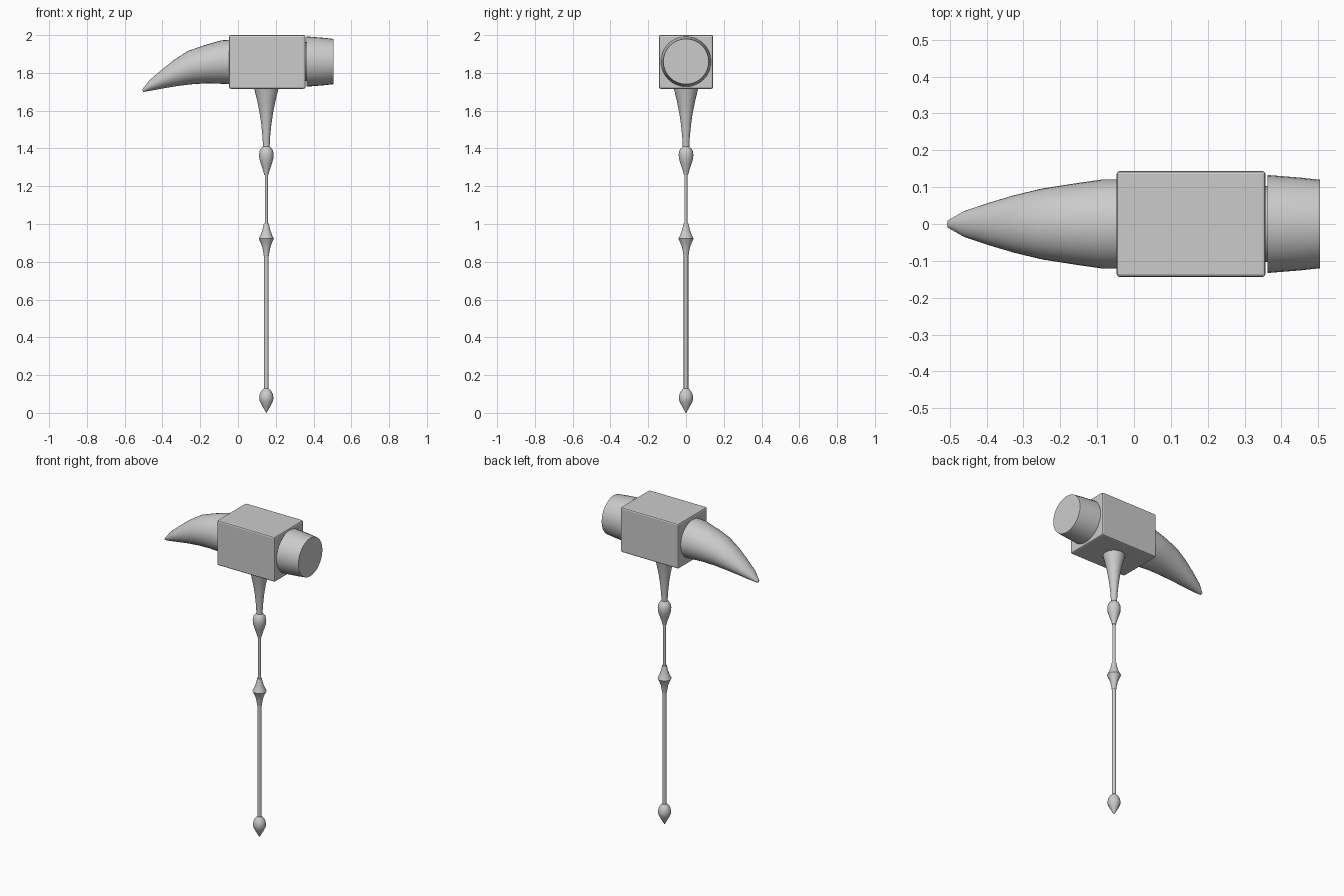
import bpy, bmesh, math
from mathutils import Vector

if "Cube" in bpy.data.objects:
    bpy.data.objects.remove(bpy.data.objects["Cube"])

HANDLE_X, HEAD_Z = 0.15, 1.858


def loft(name, rings, angle=40):
    """Skin a list of equal-length vertex rings and cap both ends."""
    bm = bmesh.new()
    loops = [[bm.verts.new(p) for p in ring] for ring in rings]
    n = len(loops[0])
    for a, b in zip(loops, loops[1:]):
        for i in range(n):
            j = (i + 1) % n
            bm.faces.new((a[i], a[j], b[j], b[i]))
    bm.faces.new(loops[0])
    bm.faces.new(loops[-1])
    bmesh.ops.recalc_face_normals(bm, faces=bm.faces)
    mesh = bpy.data.meshes.new(name)
    bm.to_mesh(mesh)
    bm.free()
    ob = bpy.data.objects.new(name, mesh)
    bpy.context.collection.objects.link(ob)
    bpy.ops.object.select_all(action='DESELECT')
    bpy.context.view_layer.objects.active = ob
    ob.select_set(True)
    bpy.ops.object.shade_smooth_by_angle(angle=math.radians(angle))
    return ob


def ring(center, u, v, n=32):
    """Ellipse with half-axes u and v."""
    c, u, v = Vector(center), Vector(u), Vector(v)
    return [c + u * math.cos(t) + v * math.sin(t)
            for t in (2 * math.pi * i / n for i in range(n))]


# Head block with small bevels
bpy.ops.mesh.primitive_cube_add(size=1, location=(0.155, 0, HEAD_Z))
block = bpy.context.object
block.name = "head_block"
block.scale = (0.404, 0.288, 0.284)
bpy.ops.object.transform_apply(location=False, rotation=False, scale=True)
bevel = block.modifiers.new("Bevel", 'BEVEL')
bevel.width, bevel.segments = 0.009, 2

# Striking face: narrow neck, then a slightly tapered drum (x, radius)
face = [(0.34, 0.103), (0.362, 0.103), (0.362, 0.133), (0.40, 0.130),
        (0.45, 0.126), (0.505, 0.120)]
loft("striking_face", [ring((x, 0, HEAD_Z + 0.002), (0, r, 0), (0, 0, r)) for x, r in face])

# Curved spike: top edge x/z, bottom edge x/z, half width
spike = [(-0.03, 1.976, -0.03, 1.740, 0.121),
         (-0.09, 1.972, -0.08, 1.742, 0.121),
         (-0.18, 1.946, -0.155, 1.745, 0.109),
         (-0.265, 1.916, -0.235, 1.741, 0.096),
         (-0.34, 1.868, -0.31, 1.732, 0.078),
         (-0.40, 1.820, -0.385, 1.720, 0.058),
         (-0.467, 1.763, -0.455, 1.707, 0.035),
         (-0.507, 1.712, -0.502, 1.699, 0.010)]
rings = []
for tx, tz, bx, bz, w in spike:
    top, bottom = Vector((tx, 0, tz)), Vector((bx, 0, bz))
    rings.append(ring((top + bottom) / 2, (0, w, 0), (top - bottom) / 2))
loft("curved_spike", rings)

# Turned handle pieces (radius, z)
handle = {
    "pommel": [(0.001, 0.0), (0.020, 0.033), (0.035, 0.062), (0.038, 0.078),
               (0.035, 0.098), (0.027, 0.115), (0.013, 0.130)],
    "grip_shaft": [(0.012, 0.125), (0.012, 0.84)],
    "middle_collar": [(0.013, 0.83), (0.017, 0.855), (0.022, 0.88), (0.031, 0.903),
                      (0.040, 0.922), (0.030, 0.943), (0.020, 0.97), (0.013, 1.003)],
    "upper_shaft": [(0.008, 0.99), (0.008, 1.27)],
    "upper_bulb": [(0.011, 1.26), (0.017, 1.283), (0.028, 1.315), (0.037, 1.345),
                   (0.039, 1.368), (0.035, 1.39), (0.024, 1.405), (0.016, 1.412)],
    "socket_flare": [(0.017, 1.40), (0.020, 1.46), (0.027, 1.53), (0.036, 1.59),
                     (0.048, 1.65), (0.065, 1.72)],
}
for name, profile in handle.items():
    loft(name, [ring((HANDLE_X, 0, z), (r, 0, 0), (0, r, 0), 24) for r, z in profile])
